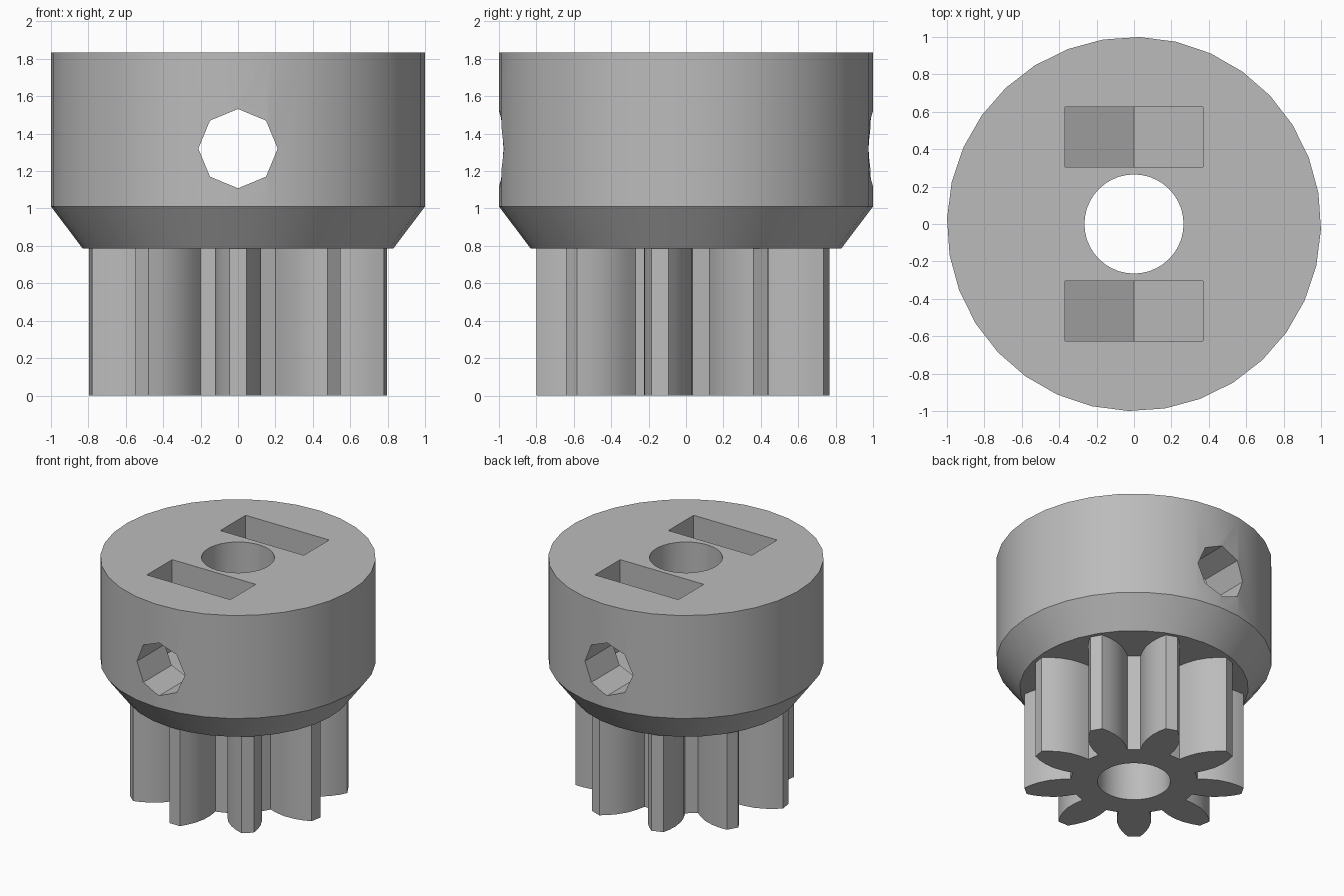
import bpy, bmesh
from math import sin, cos, pi, radians
from mathutils import Matrix

cube = bpy.data.objects.get("Cube")
if cube:
    bpy.data.objects.remove(cube, do_unlink=True)

grey = bpy.data.materials.new("plain grey")
grey.use_nodes = True
colour = (0.5, 0.5, 0.5, 1)
grey.diffuse_color = colour
grey.node_tree.nodes["Principled BSDF"].inputs["Base Color"].default_value = colour


def circle(radius, sides, turn=0.0):
    return [(radius * cos(turn + 2 * pi * i / sides),
             radius * sin(turn + 2 * pi * i / sides)) for i in range(sides)]


def loft(name, sections, matrix=Matrix()):
    """Solid through (height, outline) sections, capped at both ends."""
    bm = bmesh.new()
    rings = [[bm.verts.new((x, y, z)) for x, y in outline] for z, outline in sections]
    for low, high in zip(rings, rings[1:]):
        n = len(low)
        for i in range(n):
            j = (i + 1) % n
            bm.faces.new((low[i], low[j], high[j], high[i]))
    bm.faces.new(rings[0][::-1])
    bm.faces.new(rings[-1])
    bm.transform(matrix)
    bmesh.ops.recalc_face_normals(bm, faces=bm.faces)
    mesh = bpy.data.meshes.new(name)
    bm.to_mesh(mesh)
    bm.free()
    mesh.materials.append(grey)
    obj = bpy.data.objects.new(name, mesh)
    bpy.context.collection.objects.link(obj)
    return obj


def combine(target, tool, operation):
    """Apply a boolean and discard the tool."""
    tool.hide_render = True
    mod = target.modifiers.new("boolean", 'BOOLEAN')
    mod.operation, mod.solver, mod.object = operation, 'EXACT', tool
    bpy.context.view_layer.objects.active = target
    bpy.ops.object.modifier_apply(modifier=mod.name)
    bpy.data.objects.remove(tool, do_unlink=True)


# Collar with a tapered underside
turn = radians(-1.7)
pulley = loft("toothed_pulley", [(0.785, circle(0.83, 32, turn)),
                                 (1.01, circle(1, 32, turn)),
                                 (1.835, circle(1, 32, turn))])

# Gear: one tooth flank as (radius, half width), mirrored and repeated
TEETH = 9
flank = [(0.448, 0.113), (0.52, 0.123), (0.6, 0.123),
         (0.68, 0.105), (0.745, 0.078), (0.8, 0.045)]
tooth = [(r, -w) for r, w in flank] + [(r, w) for r, w in reversed(flank)]
outline = []
for k in range(TEETH):
    a = -pi / 2 + 2 * pi * k / TEETH
    outline += [(r * cos(a) - w * sin(a), r * sin(a) + w * cos(a)) for r, w in tooth]
combine(pulley, loft("gear", [(0, outline), (0.88, outline)]), 'UNION')

# Shaft bore
bore = circle(0.265, 40)
combine(pulley, loft("bore_cutter", [(-0.2, bore), (2.2, bore)]), 'DIFFERENCE')

# Nut slots: hexagonal pocket opening upwards
SCREW_Z, HALF = 1.32, 0.37
low = HALF / cos(pi / 6)
slot = [(-HALF, 2), (-HALF, SCREW_Z - low / 2), (0, SCREW_Z - low),
        (HALF, SCREW_Z - low / 2), (HALF, 2)]
upright = Matrix.Rotation(pi / 2, 4, 'X')
for side in (-1, 1):
    inner, outer = sorted((side * 0.305, side * 0.625))
    combine(pulley, loft("slot_cutter", [(inner, slot), (outer, slot)], upright), 'DIFFERENCE')

# Cross hole for the set screws
hole = circle(0.212, 8)
combine(pulley, loft("screw_cutter", [(-1.3, hole), (1.3, hole)],
                     Matrix.Translation((0, 0, SCREW_Z)) @ upright), 'DIFFERENCE')

# Smooth curved walls, crisp edges
bpy.ops.object.select_all(action='DESELECT')
pulley.select_set(True)
bpy.context.view_layer.objects.active = pulley
bpy.ops.object.shade_smooth_by_angle(angle=radians(30))
